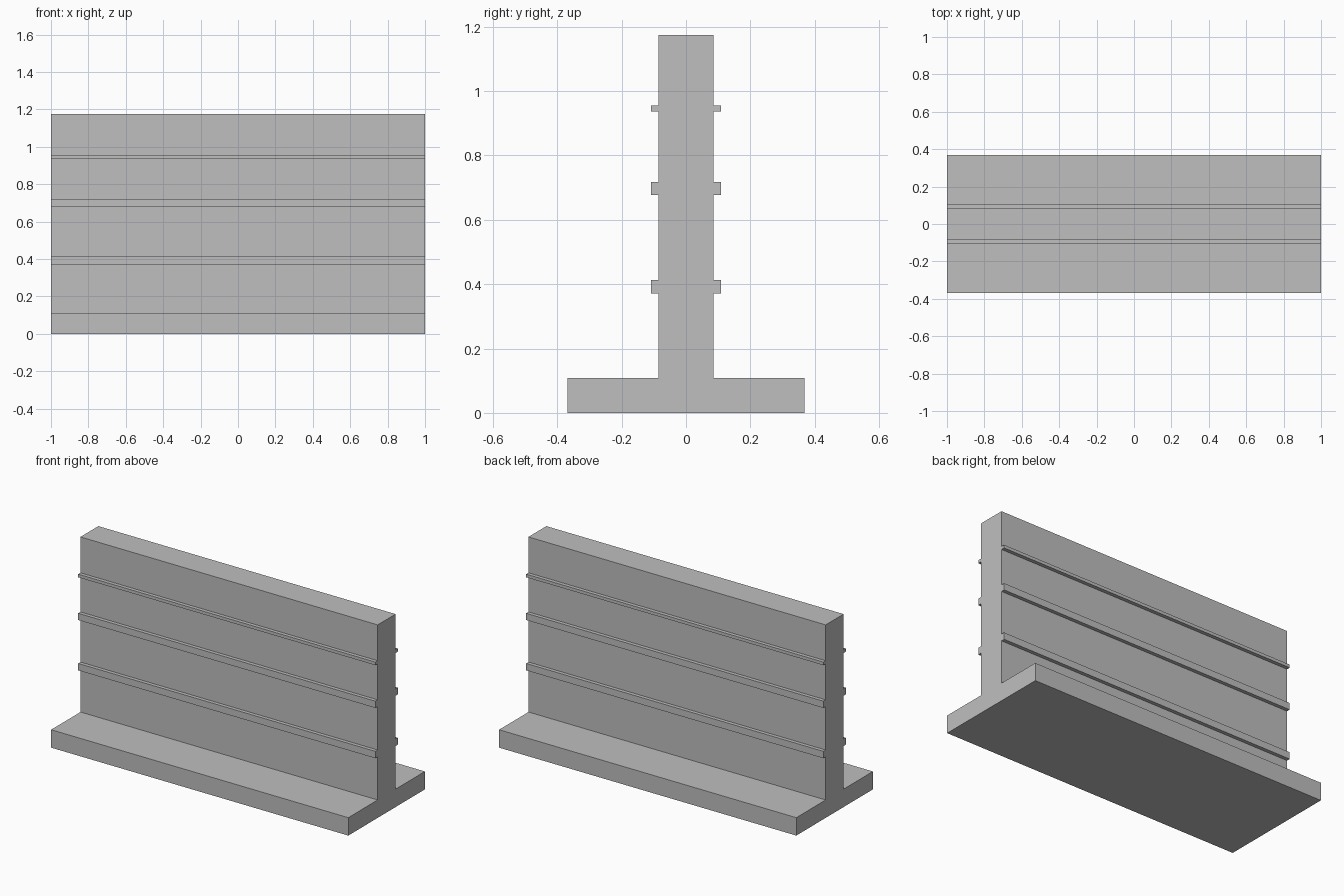
import bpy
import bmesh

cube = bpy.data.objects.get("Cube")
if cube:
    bpy.data.objects.remove(cube, do_unlink=True)

HALF_LENGTH = 1.0
FOOT_Y, FOOT_TOP = 0.368, 0.109
WALL_Y, WALL_TOP = 0.086, 1.174
RAIL_Y = 0.108
RAILS = [(0.371, 0.413), (0.677, 0.718), (0.937, 0.956)]  # bottom, top

# Plain grey material
grey = bpy.data.materials.new("plain_grey")
grey.use_nodes = True
colour = (0.52, 0.52, 0.52, 1.0)
grey.diffuse_color = colour
grey.node_tree.nodes["Principled BSDF"].inputs["Base Color"].default_value = colour

# Half of the cross-section, from the foot up: foot, wall and rails
half = [(FOOT_Y, 0.0), (FOOT_Y, FOOT_TOP), (WALL_Y, FOOT_TOP)]
for low, high in RAILS:
    half += [(WALL_Y, low), (RAIL_Y, low), (RAIL_Y, high), (WALL_Y, high)]
half.append((WALL_Y, WALL_TOP))

# Mirror it into the closed section
section = half + [(-y, z) for y, z in reversed(half)]

# Extrude the section along the length
bm = bmesh.new()
end = bm.faces.new([bm.verts.new((-HALF_LENGTH, y, z)) for y, z in section])
extruded = bmesh.ops.extrude_face_region(bm, geom=[end], use_keep_orig=True)
moved = [g for g in extruded["geom"] if isinstance(g, bmesh.types.BMVert)]
bmesh.ops.translate(bm, verts=moved, vec=(2 * HALF_LENGTH, 0, 0))
bmesh.ops.recalc_face_normals(bm, faces=bm.faces[:])

mesh = bpy.data.meshes.new("ribbed_wall_on_foot")
bm.to_mesh(mesh)
bm.free()
mesh.materials.append(grey)
wall = bpy.data.objects.new("ribbed_wall_on_foot", mesh)
bpy.context.collection.objects.link(wall)
